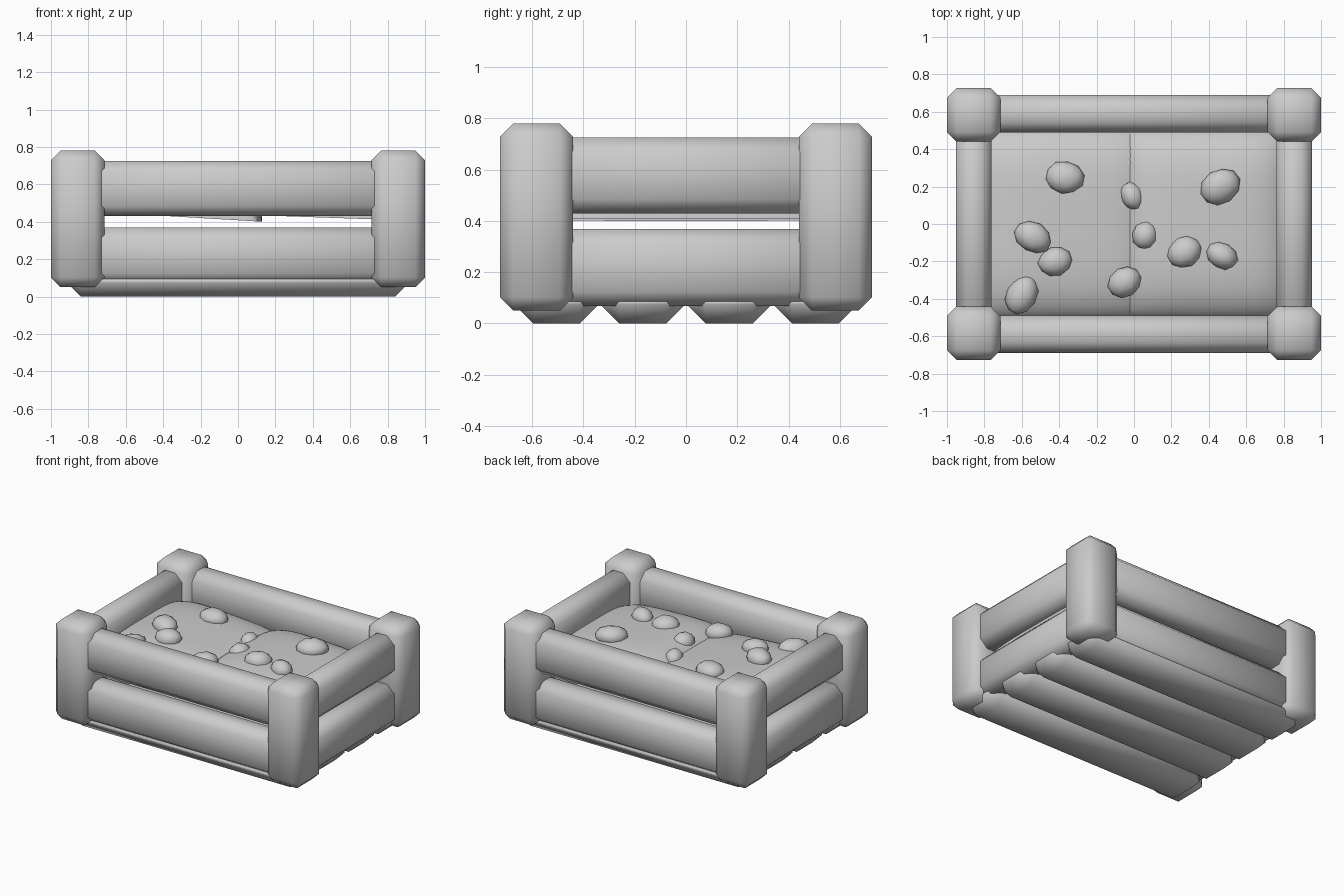
import bpy, bmesh, math, random
from mathutils import Vector

random.seed(4)
cube = bpy.data.objects.get("Cube")
if cube:
    bpy.data.objects.remove(cube, do_unlink=True)

grey = bpy.data.materials.new("plain_grey")
grey.use_nodes = True
COLOUR = (0.6, 0.6, 0.6, 1)
grey.diffuse_color = COLOUR
grey.node_tree.nodes["Principled BSDF"].inputs["Base Color"].default_value = COLOUR


def finish(name, bm, angle=60):
    bmesh.ops.recalc_face_normals(bm, faces=bm.faces)
    mesh = bpy.data.meshes.new(name)
    bm.to_mesh(mesh)
    bm.free()
    mesh.materials.append(grey)
    obj = bpy.data.objects.new(name, mesh)
    bpy.context.collection.objects.link(obj)
    bpy.ops.object.select_all(action='DESELECT')
    bpy.context.view_layer.objects.active = obj
    obj.select_set(True)
    bpy.ops.object.shade_smooth_by_angle(angle=math.radians(angle))
    return obj


def beam(name, centre, size, chamfer):
    """Box with chamfered edges."""
    bm = bmesh.new()
    bmesh.ops.create_cube(bm, size=1)
    for v in bm.verts:
        v.co = Vector(c + s * p for c, s, p in zip(centre, size, v.co))
    bmesh.ops.bevel(bm, geom=bm.edges[:], offset=chamfer, segments=1,
                    profile=0.5, affect='EDGES')
    return finish(name, bm)


def cushion(name, centre, half_x, half_y, height, tilt):
    """Domed slab with a flat underside."""
    bm = bmesh.new()
    for top in (True, False):
        grid = bmesh.ops.create_grid(bm, x_segments=28, y_segments=28, size=1)
        for v in grid["verts"]:
            a = math.sin(v.co.x * math.pi / 2)
            b = math.sin(v.co.y * math.pi / 2)
            dome = math.sqrt(max(0, (1 - a ** 4) * (1 - b ** 4)))
            v.co = (half_x * a * (1 - 0.06 * b ** 4),
                    half_y * b * (1 - 0.06 * a ** 4),
                    height * dome if top else 0)
    bmesh.ops.remove_doubles(bm, verts=bm.verts, dist=0.0005)
    obj = finish(name, bm)
    obj.location = centre
    obj.rotation_euler.y = math.radians(tilt)
    return obj


def lump(name, x, y, z, length, width, turn):
    """Slightly irregular rounded stone."""
    bm = bmesh.new()
    bmesh.ops.create_icosphere(bm, subdivisions=2, radius=1)
    for v in bm.verts:
        v.co *= random.uniform(0.95, 1.04)
        v.co = (v.co.x * length, v.co.y * width, v.co.z * 0.065)
    obj = finish(name, bm)
    obj.location = (x, y, z)
    obj.rotation_euler.z = math.radians(turn)


# Corner posts
for sx, side in ((1, "left"), (-1, "right")):
    for sy, end in ((-1, "front"), (1, "back")):
        beam(f"{end}_{side}_post", (sx * 0.857, sy * 0.583, 0.415),
             (0.286, 0.286, 0.73), 0.052)

# Upper and lower rails on all four sides
for level, z, height in (("upper", 0.577, 0.295), ("lower", 0.219, 0.3)):
    for s, end, side in ((-1, "front", "right"), (1, "back", "left")):
        beam(f"{end}_{level}_rail", (0, s * 0.59, z), (1.6, 0.2, height), 0.055)
        beam(f"{side}_{level}_rail", (s * 0.857, 0, z), (0.19, 1.06, height), 0.055)

# Floor planks
for i in range(4):
    beam(f"floor_plank_{i + 1}", (0, (i - 1.5) * 0.337, 0.08),
         (1.83, 0.33, 0.16), 0.074)

# Two padded mounds filling the crate
cushion("right_mound", (-0.37, 0, 0.43), 0.5, 0.52, 0.165, 3.4)
cushion("left_mound", (0.385, 0, 0.425), 0.47, 0.52, 0.18, 2)

# Stones: x, y, z, half length, half width, turn
stones = [
    (-0.37, 0.25, 0.59, 0.105, 0.088, -10),
    (-0.54, -0.07, 0.61, 0.105, 0.082, -30),
    (-0.42, -0.2, 0.6, 0.095, 0.078, 20),
    (-0.6, -0.38, 0.58, 0.108, 0.082, 60),
    (-0.01, 0.15, 0.55, 0.08, 0.062, -65),
    (0.06, -0.06, 0.57, 0.08, 0.07, 80),
    (-0.05, -0.31, 0.57, 0.095, 0.08, 30),
    (0.27, -0.15, 0.6, 0.098, 0.083, 30),
    (0.47, -0.17, 0.6, 0.088, 0.068, -30),
    (0.46, 0.2, 0.61, 0.112, 0.09, 35),
]
for i, stone in enumerate(stones):
    lump(f"stone_{i + 1}", *stone)
